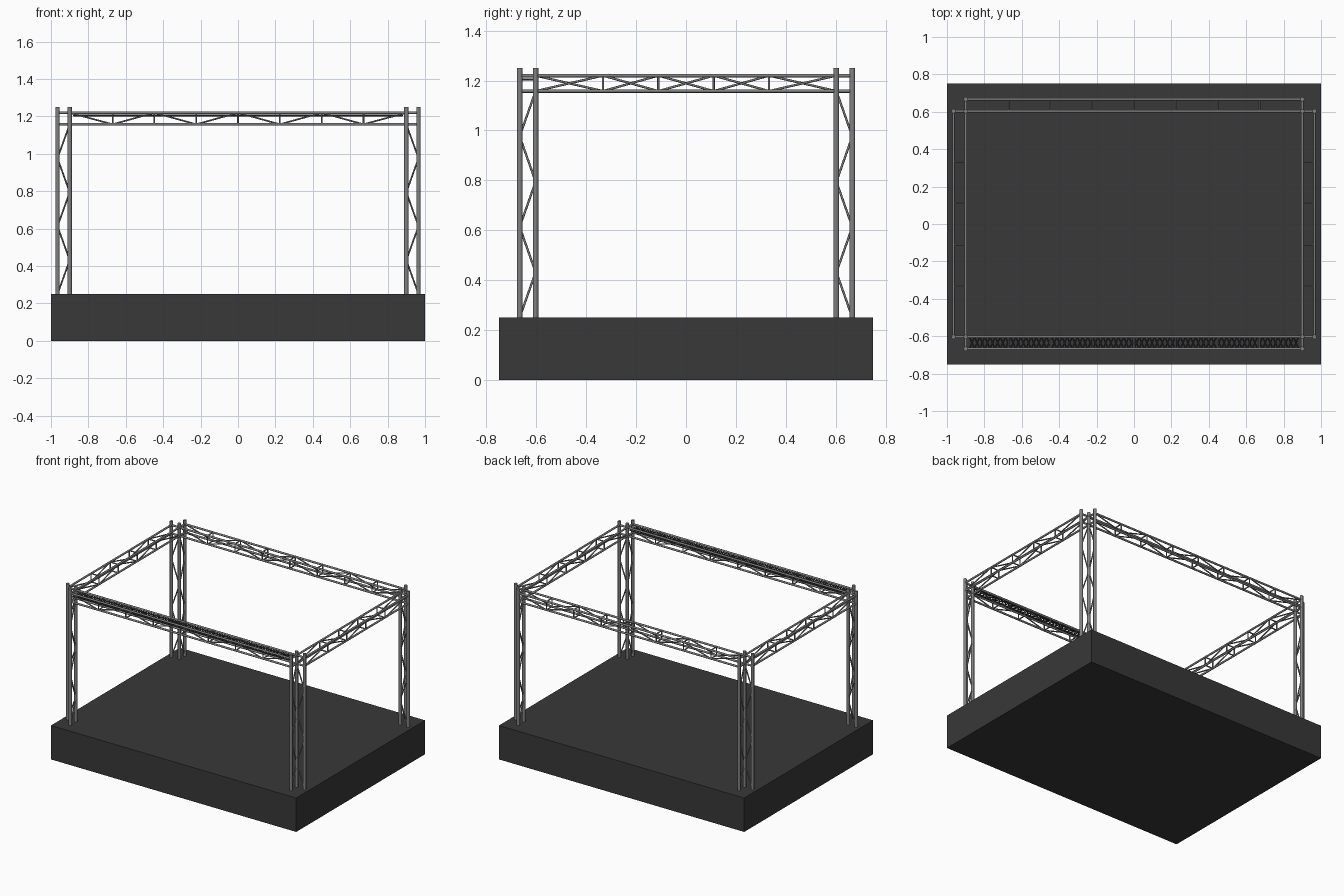
import bpy, bmesh
from mathutils import Vector, Matrix

if "Cube" in bpy.data.objects:
    bpy.data.objects.remove(bpy.data.objects["Cube"])


def material(name, v):
    m = bpy.data.materials.new(name)
    m.diffuse_color = (v, v, v, 1)
    m.use_nodes = True
    m.node_tree.nodes["Principled BSDF"].inputs["Base Color"].default_value = m.diffuse_color
    return m


STEEL, DARK = material("steel", 0.22), material("dark_deck", 0.04)
XI, XO, YI, YO = 0.90, 0.965, 0.603, 0.667   # inner / outer tube lines
ZB, ZT, DECK = 1.158, 1.22, 0.25             # chord heights, deck height


def tubes(name, parts, mat=STEEL):
    """One object from (start, end, radius, sides) tubes."""
    bm = bmesh.new()
    for a, b, r, n in parts:
        a, b = Vector(a), Vector(b)
        d = b - a
        m = Matrix.Translation((a + b) / 2) @ d.to_track_quat('Z', 'Y').to_matrix().to_4x4()
        bmesh.ops.create_cone(bm, cap_ends=True, segments=n, radius1=r, radius2=r,
                              depth=d.length, matrix=m)
    for f in bm.faces:
        f.smooth = len(f.verts) == 4
    for e in bm.edges:
        e.smooth = all(len(f.verts) == 4 for f in e.link_faces)
    me = bpy.data.meshes.new(name)
    bm.to_mesh(me)
    bm.free()
    me.materials.append(mat)
    ob = bpy.data.objects.new(name, me)
    bpy.context.collection.objects.link(ob)
    return ob


def zigzag(points, r=0.0045):
    return [(p, q, r, 8) for p, q in zip(points, points[1:])]


# Stage deck
bpy.ops.mesh.primitive_cube_add(size=1, location=(0, 0, DECK / 2))
deck = bpy.context.object
deck.name = "stage_deck"
deck.scale = (2, 1.5, DECK)
deck.data.materials.append(DARK)

# Corner towers: three tubes in an L with zigzag bracing on both faces
for sx, xn in ((-1, "left"), (1, "right")):
    for sy, yn in ((-1, "front"), (1, "back")):
        parts = [((sx * x, sy * y, DECK), (sx * x, sy * y, 1.25), 0.0115, 14)
                 for x, y in ((XI, YI), (XO, YI), (XI, YO))]
        zs = [DECK + i * (ZB - DECK) / 5 for i in range(6)]
        parts += zigzag([(sx * (XI if i % 2 else XO), sy * YI, z) for i, z in enumerate(zs)])
        parts += zigzag([(sx * XI, sy * (YI if i % 2 else YO), z) for i, z in enumerate(zs)])
        tubes(f"{yn}_{xn}_tower", parts)


def truss(name, at, inner, outer, reach, end, nodes, flip):
    """Box truss; at(u, v, z) maps along / across / up to world space."""
    parts = []
    for z in (ZB, ZT):
        parts.append((at(-reach, inner, z), at(reach, inner, z), 0.007, 12))
        parts.append((at(-end, outer, z), at(end, outer, z), 0.007, 12))
    # square frames at the nodes
    for u in nodes:
        c = [at(u, inner, ZB), at(u, outer, ZB), at(u, outer, ZT), at(u, inner, ZT)]
        parts += [(c[i], c[(i + 1) % 4], 0.0045, 8) for i in range(4)]
    # zigzag bracing on the two upright faces
    us = [-end] + nodes + [end]
    for v in (inner, outer):
        parts += zigzag([at(u, v, ZB if (i + flip) % 2 else ZT) for i, u in enumerate(us)])
    tubes(name, parts)


# Roof trusses
long_nodes = [0.2235 * i for i in range(-3, 4)]
short_nodes = [-0.333, -0.111, 0.111, 0.333]
for s, yn, xn in ((-1, "front", "left"), (1, "back", "right")):
    truss(f"{yn}_truss", lambda u, v, z: (u, s * v, z), YI, YO, XO, XI, long_nodes, 0)
    truss(f"{xn}_truss", lambda u, v, z: (s * v, u, z), XI, XO, YO, YI, short_nodes, s > 0)

# Fine dark lattice slung under the front truss top chords
n = 64
parts = [((-0.88, -y, 1.205), (0.88, -y, 1.205), 0.005, 8) for y in (YI, YO)]
for k in (0, 1):
    parts += zigzag([(-0.88 + 1.76 * i / n, -(YI if (i + k) % 2 else YO), 1.205)
                     for i in range(n + 1)], 0.004)
tubes("front_lattice", parts, DARK)
